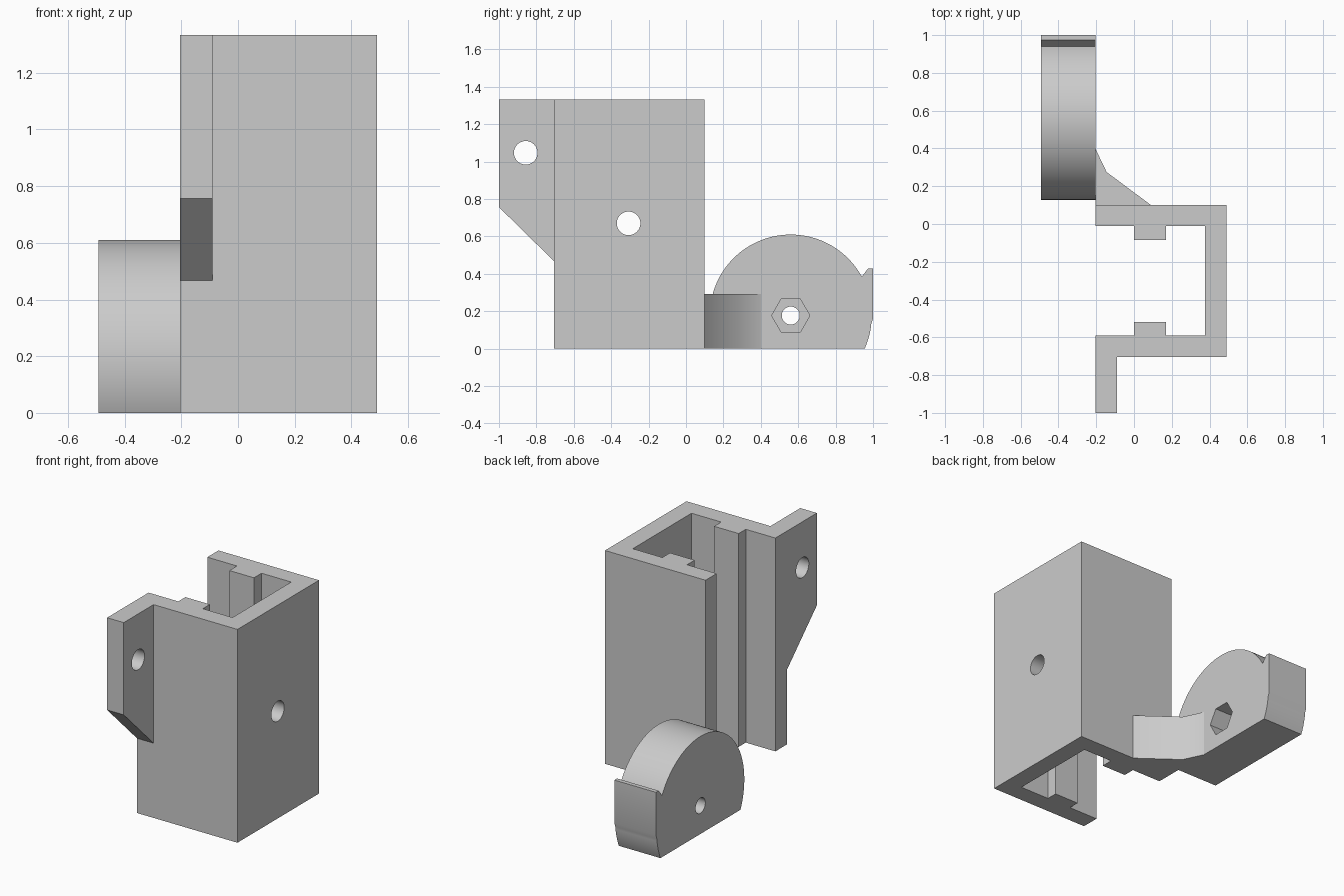
import bpy, bmesh
from math import sin, cos, pi, sqrt, acos, asin, radians

cube = bpy.data.objects.get("Cube")
if cube:
    bpy.data.objects.remove(cube, do_unlink=True)

grey = bpy.data.materials.new("light_grey_plastic")
grey.use_nodes = True
colour = (0.6, 0.6, 0.6, 1)
grey.diffuse_color = colour
grey.node_tree.nodes["Principled BSDF"].inputs["Base Color"].default_value = colour


def prism(name, profile, axis, low, high):
    """Extrude a profile: (x, y) points along z, or (y, z) points along x."""
    bm = bmesh.new()
    place = (lambda p: (p[0], p[1], low)) if axis == "z" else (lambda p: (low, p[0], p[1]))
    face = bm.faces.new([bm.verts.new(place(p)) for p in profile])
    moved = bmesh.ops.extrude_face_region(bm, geom=[face])["geom"]
    step = (0, 0, high - low) if axis == "z" else (high - low, 0, 0)
    bmesh.ops.translate(bm, vec=step,
                        verts=[v for v in moved if isinstance(v, bmesh.types.BMVert)])
    bmesh.ops.recalc_face_normals(bm, faces=bm.faces)
    mesh = bpy.data.meshes.new(name)
    bm.to_mesh(mesh)
    bm.free()
    mesh.materials.append(grey)
    ob = bpy.data.objects.new(name, mesh)
    bpy.context.collection.objects.link(ob)
    return ob


def arc(cy, cz, r, start, end, n):
    return [(cy + r * cos(start + (end - start) * i / n),
             cz + r * sin(start + (end - start) * i / n)) for i in range(n + 1)]


def ring(cy, cz, r, n):
    return arc(cy, cz, r, 0, 2 * pi, n)[:-1]


def combine(target, other, operation):
    """Apply a boolean and discard the second solid."""
    mod = target.modifiers.new("combine", "BOOLEAN")
    mod.operation, mod.object, mod.solver = operation, other, "EXACT"
    bpy.context.view_layer.objects.active = target
    bpy.ops.object.modifier_apply(modifier=mod.name)
    bpy.data.objects.remove(other, do_unlink=True)


# Channel with two inner ribs and a mounting flange, open towards -x
LEFT, RIGHT, FRONT, BACK, TOP = -0.205, 0.49, -0.705, 0.10, 1.333
body = prism("bracket", [
    (LEFT, -1), (-0.09, -1), (-0.09, FRONT), (RIGHT, FRONT), (RIGHT, BACK), (LEFT, BACK),
    (LEFT, -0.01), (0, -0.01), (0, -0.085), (0.17, -0.085), (0.17, -0.01), (0.375, -0.01),
    (0.375, -0.59), (0.17, -0.59), (0.17, -0.52), (0, -0.52), (0, -0.59), (LEFT, -0.59),
], "z", 0, TOP)

# Sloped underside of the flange and the two screw holes
combine(body, prism("flange_cut", [(-1.2, -0.2), (FRONT, -0.2), (FRONT, 0.467), (-1.2, 0.953)],
                    "x", -0.4, 0), "DIFFERENCE")
combine(body, prism("flange_hole_cut", ring(-0.857, 1.047, 0.063, 48), "x", -0.4, 0.1), "DIFFERENCE")
combine(body, prism("wall_hole_cut", ring(-0.307, 0.67, 0.063, 48), "x", 0.3, 0.6), "DIFFERENCE")

# Flat-bottomed disc with a raised stop at the back
CY, CZ, R = 0.56, 0.177, 0.433
base_angle = asin(CZ / R)
stop_angle = acos(0.38 / R)
disc = prism("disc", arc(CY, CZ, R, -base_angle, -0.1, 8)
             + [(1.0, 0.16), (1.0, 0.428), (0.973, 0.428)]
             + arc(CY, CZ, R, stop_angle, pi + base_angle, 72), "x", -0.492, LEFT)

# Hexagonal nut pocket and bolt hole through the disc
combine(disc, prism("nut_cut", ring(CY, CZ, 0.102, 6), "x", -0.325, -0.1), "DIFFERENCE")
combine(disc, prism("bolt_cut", ring(CY, CZ, 0.048, 40), "x", -0.6, -0.1), "DIFFERENCE")

# Gusset joining the disc to the back wall
gusset = prism("gusset", [(LEFT, 0.05), (0.09, 0.05), (0.09, BACK), (-0.145, 0.275), (LEFT, 0.40)],
               "z", 0, 0.292)
combine(body, gusset, "UNION")
combine(body, disc, "UNION")

# Smooth round surfaces while keeping crisp edges
bpy.ops.object.select_all(action="DESELECT")
body.select_set(True)
bpy.context.view_layer.objects.active = body
bpy.ops.object.shade_smooth_by_angle(angle=radians(30))
